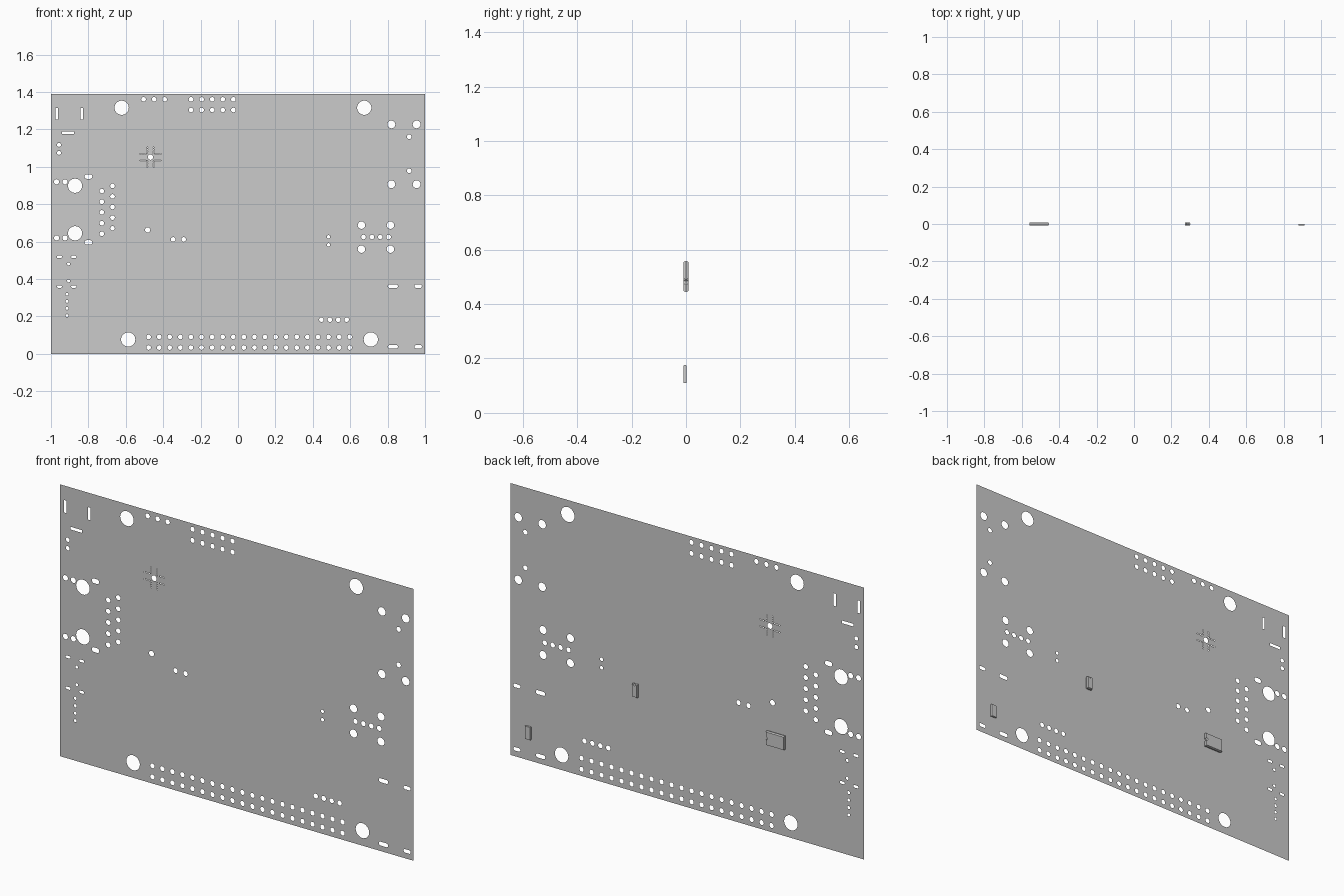
import bpy, bmesh, math

if "Cube" in bpy.data.objects:
    bpy.data.objects.remove(bpy.data.objects["Cube"])

FRONT, H = -0.009, 1.39          # board plane y, board height

# --- flat board: 2D curve outline with hole splines, filled ---
cu = bpy.data.curves.new("board_outline", 'CURVE')
cu.dimensions = '2D'
cu.fill_mode = 'FRONT'

def loop(pts):
    s = cu.splines.new('POLY')
    s.points.add(len(pts) - 1)
    for p, (x, z) in zip(s.points, pts):
        p.co = (x, z, 0, 1)
    s.use_cyclic_u = True

def rect(x, z, w, h):
    loop([(x + a * w / 2, z + b * h / 2) for a, b in ((-1, -1), (1, -1), (1, 1), (-1, 1))])

def hole(x, z, r, n=16):
    loop([(x + r * math.cos(2 * math.pi * i / n), z + r * math.sin(2 * math.pi * i / n)) for i in range(n)])

def slot(x, z, w, h):
    r, d = h / 2, (w - h) / 2
    pts = []
    for side in (1, -1):
        for i in range(9):
            a = -math.pi / 2 + math.pi * i / 8
            pts.append((x + side * (d + r * math.cos(a)), z + side * r * math.sin(a)))
    loop(pts)

def grid(x, z, nx, nz, dx, dz, r, n=16):
    for i in range(nx):
        for j in range(nz):
            hole(x + i * dx, z + j * dz, r, n)

rect(0, H / 2, 2, H)
P = 0.0566                        # header pin pitch

# mounting holes
for x, z in ((-.622, 1.316), (.675, 1.316), (-.587, .077), (.71, .077), (-.871, .899), (-.871, .645)):
    hole(x, z, .038, 32)
# pin headers
grid(-.478, .034, 20, 2, P, P, .0125)
grid(-.251, 1.304, 5, 2, P, P, .0125)
grid(-.505, 1.361, 3, 1, P, 0, .0125)
grid(.446, .183, 4, 1, .045, 0, .0125)
# left connector
grid(-.728, .642, 1, 5, 0, .0572, .0125)
grid(-.671, .672, 1, 5, 0, .0566, .0125)
grid(-.97, .62, 2, 2, .045, .3, .014)
grid(-.957, 1.075, 1, 2, 0, .043, .011)
for z in (.596, .948):
    slot(-.8, z, .042, .024)
# power jack slots
rect(-.97, 1.284, .014, .064)
rect(-.836, 1.284, .014, .064)
rect(-.909, 1.182, .064, .014)
# central holes
hole(-.483, .663, .014)
grid(-.347, .612, 2, 1, P, 0, .0125)
grid(.484, .583, 1, 2, 0, .043, .009)
# right connectors
grid(.82, .907, 2, 2, .135, .32, .021, 24)
grid(.915, .979, 1, 2, 0, .182, .0125)
grid(.66, .56, 2, 2, .155, .128, .02, 24)
grid(.671, .625, 4, 1, .0447, 0, .0125)
for z in (.362, .038):
    slot(.829, z, .053, .02)
    slot(.963, z, .04, .018)
# small left connector
for z in (.519, .36):
    slot(-.955, z, .028, .013)
    slot(-.878, z, .028, .013)
grid(-.906, .39, 1, 2, 0, .091, .008)
grid(-.914, .205, 1, 4, 0, .038, .008)
# thermal via cluster
cx, cz = -.468, 1.052
hole(cx, cz, .0145)
for s in (-1, 1):
    for t in (-1, 1):
        for k in range(4):
            hole(cx + s * .017, cz + t * (.022 + .01 * k), .003, 6)
            hole(cx + s * (.025 + .01 * k), cz + t * .018, .003, 6)

tmp = bpy.data.objects.new("board_tmp", cu)
bpy.context.collection.objects.link(tmp)
bpy.context.view_layer.update()
me = bpy.data.meshes.new_from_object(tmp.evaluated_get(bpy.context.evaluated_depsgraph_get()))
bpy.data.objects.remove(tmp)
for v in me.vertices:             # stand upright, facing -y
    v.co = (v.co.x, FRONT, v.co.y)
board = bpy.data.objects.new("circuit_board", me)
bpy.context.collection.objects.link(board)

# --- chips on the back: bevelled body with a pin-one notch ---
def chip(name, x0, x1, z0, z1, top, bev, notch=None):
    def outline(d):
        a, b, c, e = x0 + d, x1 - d, z0 + d, z1 - d
        pts = [(a, c), (b, c)]
        arc = [math.pi * i / 8 for i in range(9)]
        r = .008
        if notch == 'side':
            pts += [(b - r * math.sin(t), (c + e) / 2 - r * math.cos(t)) for t in arc]
        pts.append((b, e))
        if notch == 'top':
            pts += [((a + b) / 2 + .6 * r * math.cos(t), e - .6 * r * math.sin(t)) for t in arc]
        return pts + [(a, e)]
    bm = bmesh.new()
    mid = (FRONT + top) / 2
    rings = [[bm.verts.new((x, y, z)) for x, z in outline(d)]
             for y, d in ((FRONT, bev), (mid, 0), (top, bev))]
    for r0, r1 in zip(rings, rings[1:]):
        for i in range(len(r0)):
            j = (i + 1) % len(r0)
            bm.faces.new((r0[i], r0[j], r1[j], r1[i]))
    bm.faces.new(rings[0])
    bm.faces.new(rings[-1])
    bmesh.ops.recalc_face_normals(bm, faces=bm.faces)
    m = bpy.data.meshes.new(name)
    bm.to_mesh(m)
    bm.free()
    bpy.context.collection.objects.link(bpy.data.objects.new(name, m))

chip("large_chip", -.56, -.455, .445, .517, .009, .003, 'side')
chip("middle_chip", .271, .302, .49, .558, .009, .003, 'top')
chip("small_chip", .88, .912, .109, .176, .001, .001)
